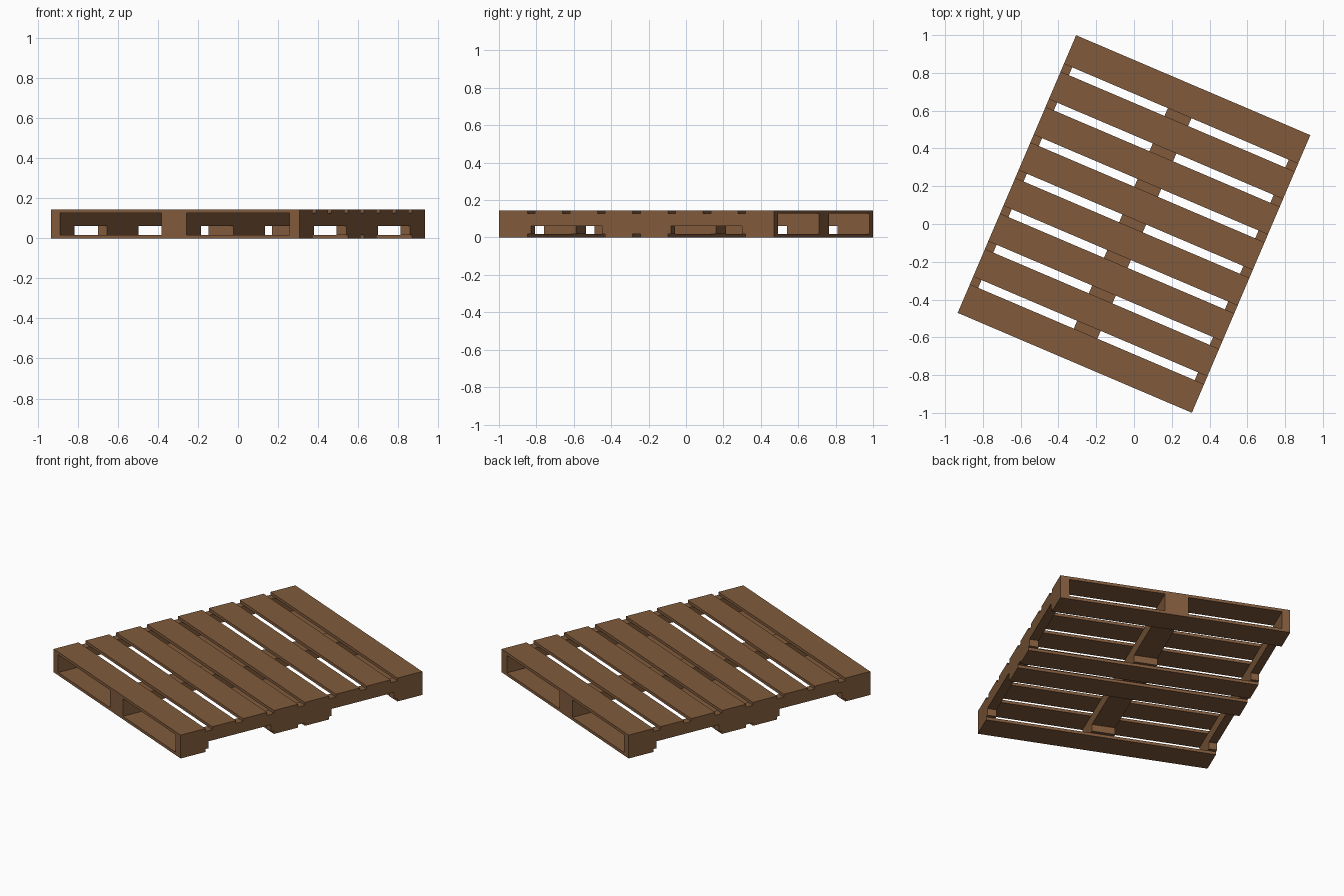
import bpy, bmesh, math
from mathutils import Matrix

if "Cube" in bpy.data.objects:
    bpy.data.objects.remove(bpy.data.objects["Cube"])

ROT = Matrix.Rotation(math.radians(-23.1), 4, 'Z')   # whole pallet is turned
HALF_W, HALF_L = 0.674, 0.799                        # half sizes along boards / stringers
H, T, NOTCH = 0.145, 0.018, 0.061                    # height, board thickness, notch top

wood = bpy.data.materials.new("brown wood")
wood.diffuse_color = (0.22, 0.105, 0.045, 1)
wood.use_nodes = True
wood.node_tree.nodes["Principled BSDF"].inputs["Base Color"].default_value = wood.diffuse_color


def extrude_profile(name, profile, u0, u1):
    """Extrude a (v, z) profile from u0 to u1, then turn it into place."""
    bm = bmesh.new()
    face = bm.faces.new([bm.verts.new((u0, v, z)) for v, z in profile])
    ext = bmesh.ops.extrude_face_region(bm, geom=[face])
    verts = [g for g in ext["geom"] if isinstance(g, bmesh.types.BMVert)]
    bmesh.ops.translate(bm, verts=verts, vec=(u1 - u0, 0, 0))
    bmesh.ops.recalc_face_normals(bm, faces=bm.faces)
    bm.transform(ROT)
    me = bpy.data.meshes.new(name)
    bm.to_mesh(me)
    bm.free()
    me.materials.append(wood)
    ob = bpy.data.objects.new(name, me)
    bpy.context.collection.objects.link(ob)


def board(name, v0, v1, z0):
    extrude_profile(name, [(v0, z0), (v1, z0), (v1, z0 + T), (v0, z0 + T)], -HALF_W, HALF_W)


# board positions: eight rows separated by equal gaps
gaps = [-0.612, -0.409, -0.2045, 0.0, 0.2045, 0.409, 0.612]
G = 0.0225
starts = [-HALF_L] + [g + G for g in gaps]
ends = [g - G for g in gaps] + [HALF_L]
rows = list(zip(starts, ends))

# top deck
for i, (a, b) in enumerate(rows):
    board(f"top_board_{i + 1}", a, b, H - T)

# bottom deck: outer boards and the two middle ones
for i in (0, 3, 4, 7):
    board(f"bottom_board_{i + 1}", *rows[i], 0.0)

# stringers with two fork notches each
top = H - T
half = [(0.2, T), (0.2, NOTCH), (0.613, NOTCH), (0.613, T), (HALF_L, T), (HALF_L, top)]
profile = half + [(-v, z) for v, z in reversed(half)]
for name, u0, u1 in (("left_stringer", -HALF_W, -0.626),
                     ("middle_stringer", -0.076, 0.06),
                     ("right_stringer", 0.62, HALF_W)):
    extrude_profile(name, profile, u0, u1)
